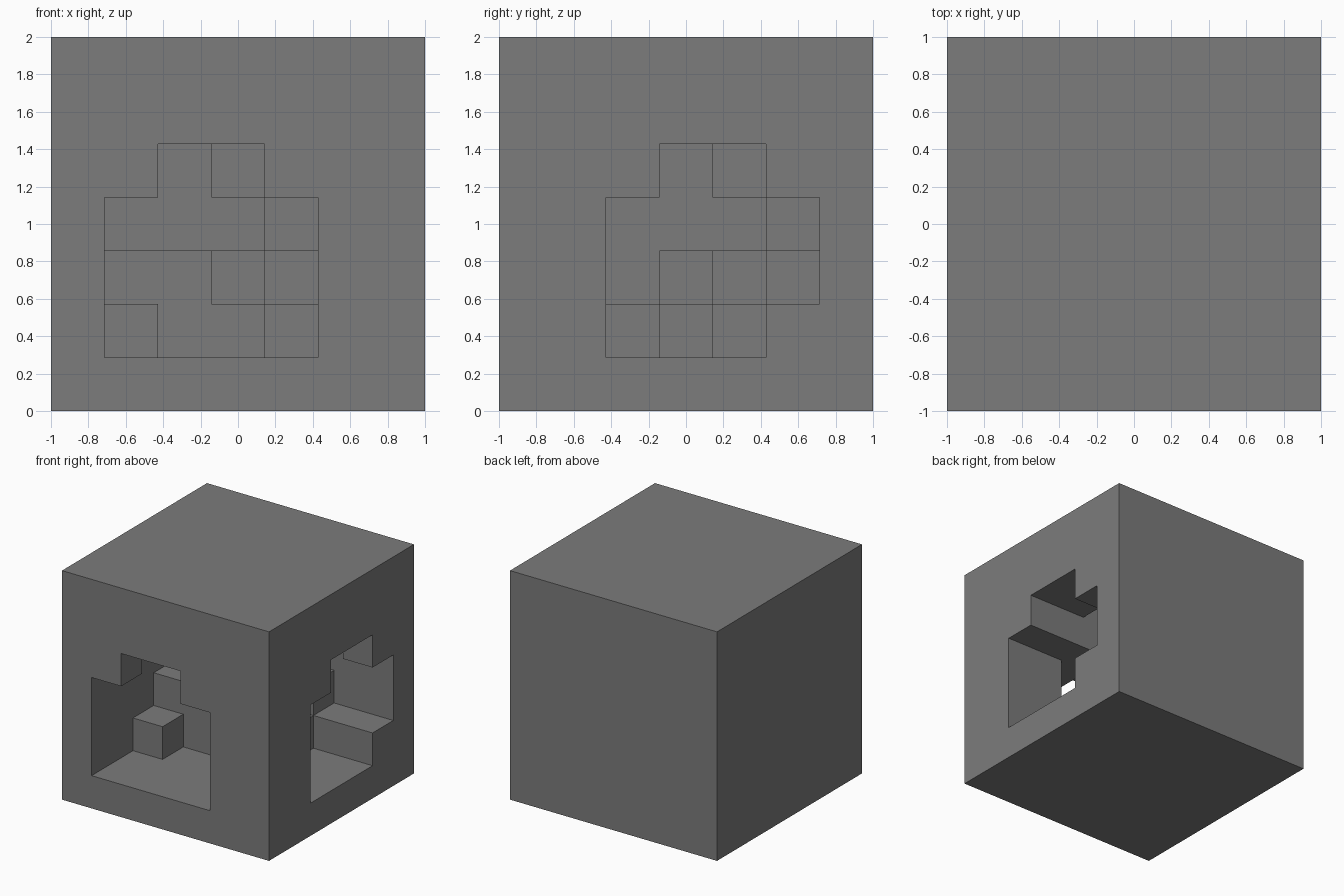
import bpy, bmesh
from mathutils import Vector

default = bpy.data.objects.get("Cube")
if default:
    bpy.data.objects.remove(default)

N = 7                 # cells along each side of the block
CELL = 2 / N

# Tunnel depths, rows from low to high, "." is closed
# From the front: column is x cell, digit is the y cell where the tunnel stops
FRONT = {1: ".2334..", 2: ".3345..", 3: ".5556..", 4: "..54..."}
# From the +x side: column is y cell, digit is the x cell where the tunnel stops
SIDE = {1: "..245..", 2: "..1345.", 3: "..1114.", 4: "...14.."}
# Small pockets reached only from inside
POCKETS = {(1, 1, 4), (1, 2, 4), (5, 5, 4), (4, 3, 5)}


def carved_cells():
    cells = set(POCKETS)
    for k, row in FRONT.items():
        for i, stop in enumerate(row):
            if stop != ".":
                cells |= {(i, j, k) for j in range(int(stop))}
    for k, row in SIDE.items():
        for j, stop in enumerate(row):
            if stop != ".":
                cells |= {(i, j, k) for i in range(int(stop), N)}
    return cells


def build_block(name, material):
    carved = carved_cells()

    def solid(cell):
        return all(0 <= c < N for c in cell) and cell not in carved

    bm = bmesh.new()
    corners = {}

    def corner(p):
        key = tuple(round(c) for c in p)
        if key not in corners:
            x, y, z = (c * CELL for c in key)
            corners[key] = bm.verts.new((x - 1, y - 1, z))
        return corners[key]

    # A square face wherever a solid cell meets open space
    for cell in [(i, j, k) for i in range(N) for j in range(N) for k in range(N)]:
        if not solid(cell):
            continue
        for axis in range(3):
            u, v = Vector((0, 0, 0)), Vector((0, 0, 0))
            u[(axis + 1) % 3] = v[(axis + 2) % 3] = 1
            for step in (-1, 1):
                neighbour = list(cell)
                neighbour[axis] += step
                if solid(tuple(neighbour)):
                    continue
                base = Vector(cell)
                base[axis] += max(step, 0)
                ring = [base, base + u, base + u + v, base + v]
                bm.faces.new([corner(p) for p in ring[::step]])

    mesh = bpy.data.meshes.new(name)
    bm.to_mesh(mesh)
    bm.free()
    mesh.materials.append(material)
    block = bpy.data.objects.new(name, mesh)
    bpy.context.collection.objects.link(block)
    return block


grey = bpy.data.materials.new("grey")
grey.use_nodes = True
grey.diffuse_color = (0.2, 0.2, 0.2, 1)
grey.node_tree.nodes["Principled BSDF"].inputs["Base Color"].default_value = (0.2, 0.2, 0.2, 1)

# Cube with stepped hollow opening on two sides
build_block("hollowed_block", grey)
